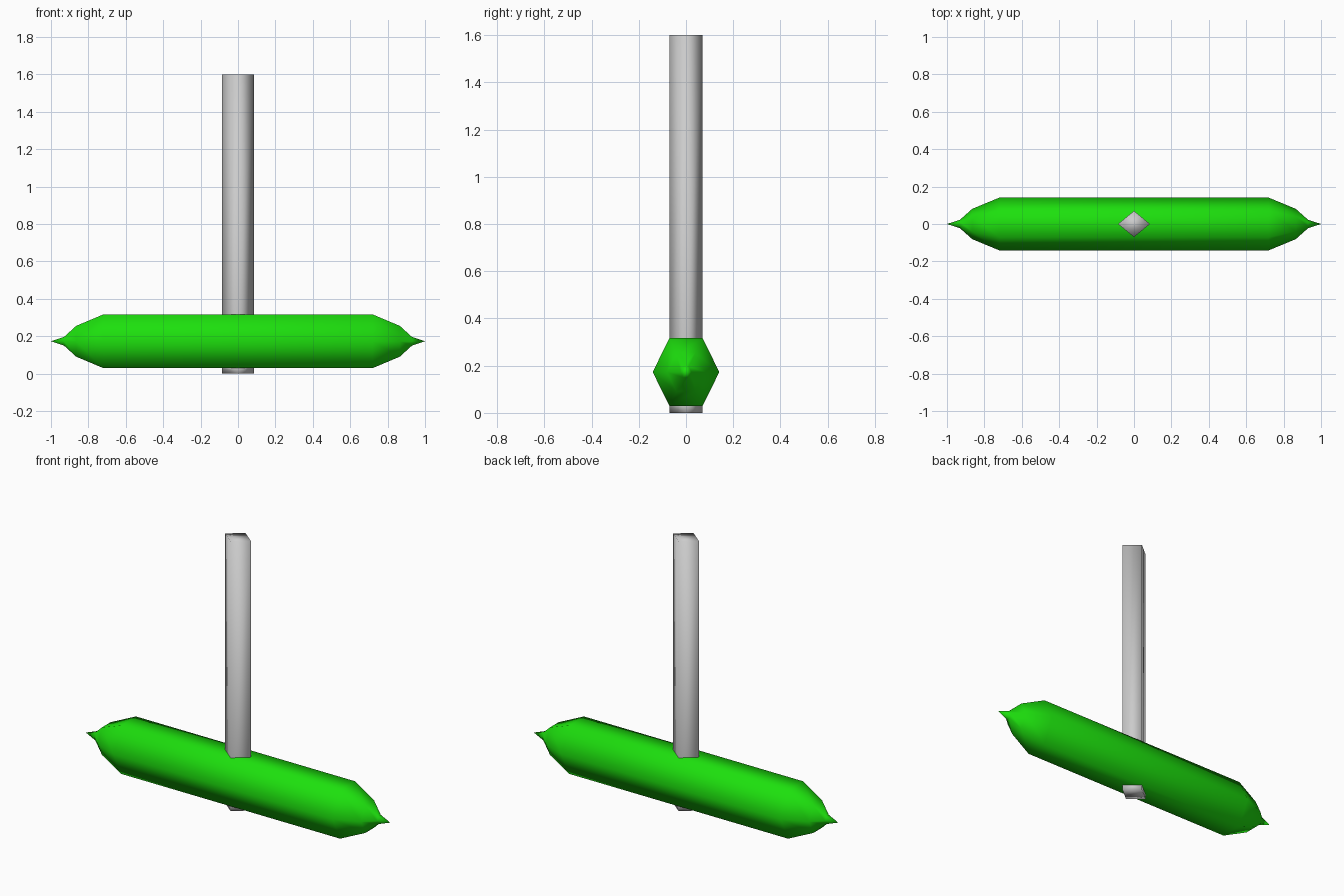
import bpy
import bmesh
from math import cos, sin, pi
from mathutils import Vector

if "Cube" in bpy.data.objects:
    bpy.data.objects.remove(bpy.data.objects["Cube"])


def loft(name, sections, material=None, cap_last=False):
    """Skin a smooth mesh through sections; one-point sections form tips."""
    bm = bmesh.new()
    rings = [[bm.verts.new(p) for p in section] for section in sections]
    for a, b in zip(rings, rings[1:]):
        n = max(len(a), len(b))
        for i in range(n):
            j = (i + 1) % n
            if len(a) == 1:
                bm.faces.new((a[0], b[i], b[j]))
            elif len(b) == 1:
                bm.faces.new((a[i], a[j], b[0]))
            else:
                bm.faces.new((a[i], a[j], b[j], b[i]))
    if cap_last:
        bm.faces.new(rings[-1])
    # Sections running in -x or -z wind the other way round
    bm.normal_update()
    centre = sum((v.co for v in bm.verts), Vector()) / len(bm.verts)
    for face in bm.faces:
        if face.normal.dot(face.calc_center_median() - centre) < 0:
            face.normal_flip()
        face.smooth = True
    mesh = bpy.data.meshes.new(name)
    bm.to_mesh(mesh)
    bm.free()
    obj = bpy.data.objects.new(name, mesh)
    bpy.context.collection.objects.link(obj)
    if material:
        mesh.materials.append(material)
    return obj


def hexagon(x, r):
    """Slightly tall hexagon across the body, with flat top and bottom."""
    if r == 0:
        return [Vector((x, 0, 0.173))]
    return [Vector((x, r * cos(i * pi / 3), 0.173 + 1.175 * r * sin(i * pi / 3)))
            for i in range(6)]


def diamond(z):
    """Four-sided cross-section of the post."""
    return [Vector(p) for p in ((0.085, 0, z), (0, 0.07, z), (-0.085, 0, z), (0, -0.07, z))]


green = bpy.data.materials.new("green")
green.diffuse_color = (0.012, 0.74, 0.004, 1)
green.use_nodes = True
green.node_tree.nodes["Principled BSDF"].inputs["Base Color"].default_value = green.diffuse_color

# Long horizontal body: mirrored pointed ends around a straight middle
half = [(1.0, 0), (0.93, 0.023), (0.865, 0.081), (0.72, 0.141)]
profile = [(-x, r) for x, r in half] + [(0, 0.141)] + half[::-1]
loft("horizontal_body", [hexagon(x, r) for x, r in profile], green)

# Diamond post above the body, and its short foot below; both open against the body
loft("upright_post", [diamond(0.315), diamond(1.6)], cap_last=True)
loft("post_foot", [diamond(0.031), diamond(0.0)], cap_last=True)
